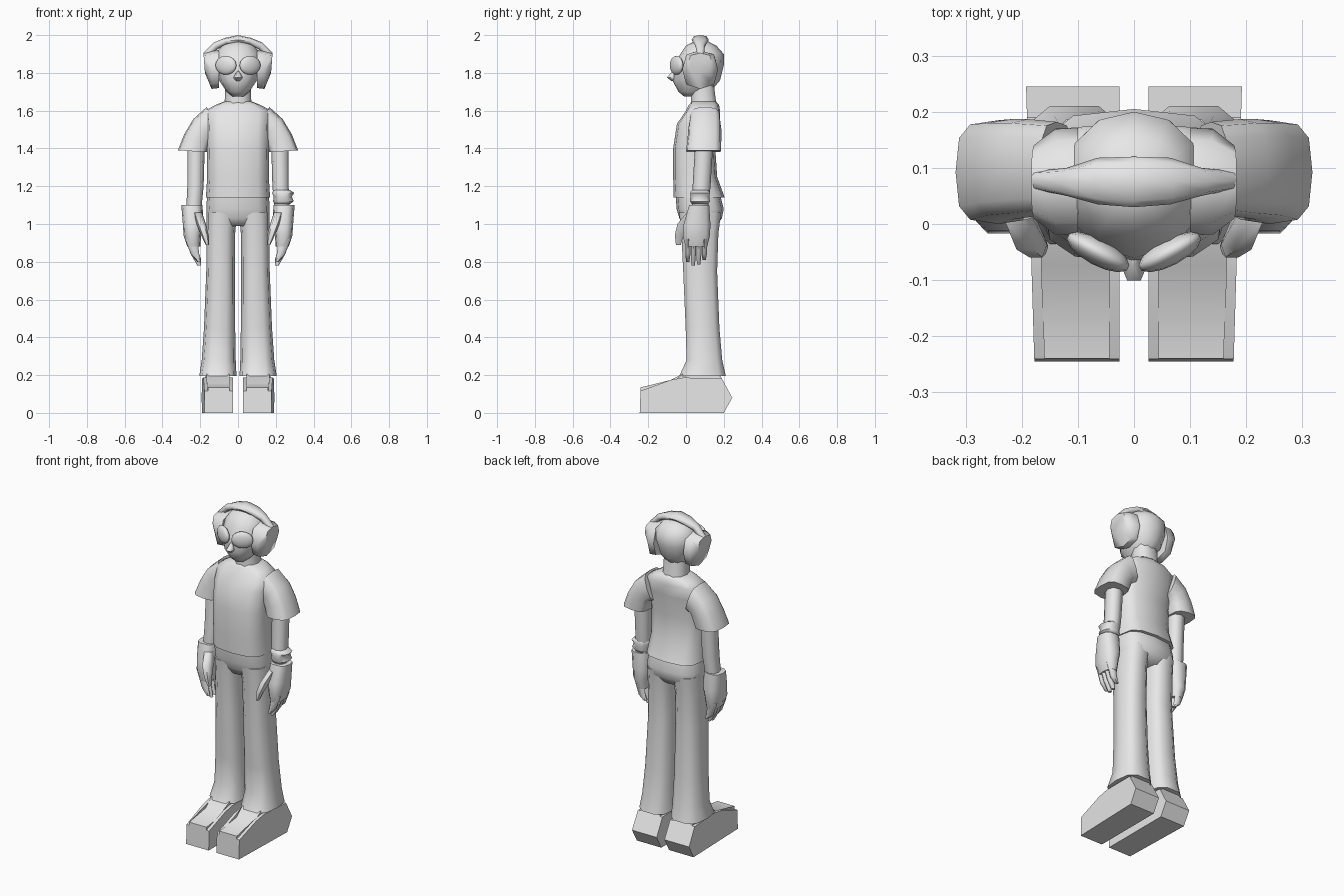
import bpy, bmesh, math
from mathutils import Vector

if "Cube" in bpy.data.objects:
    bpy.data.objects.remove(bpy.data.objects["Cube"])

clay = bpy.data.materials.new("light grey")
clay.diffuse_color = (0.8, 0.8, 0.8, 1)
clay.use_nodes = True
clay.node_tree.nodes["Principled BSDF"].inputs["Base Color"].default_value = clay.diffuse_color


def finish(name, bm, angle=60):
    bmesh.ops.recalc_face_normals(bm, faces=bm.faces)
    me = bpy.data.meshes.new(name)
    bm.to_mesh(me)
    bm.free()
    me.materials.append(clay)
    ob = bpy.data.objects.new(name, me)
    bpy.context.collection.objects.link(ob)
    bpy.ops.object.select_all(action='DESELECT')
    ob.select_set(True)
    bpy.context.view_layer.objects.active = ob
    bpy.ops.object.shade_smooth_by_angle(angle=math.radians(angle))
    return ob


def loft(name, rings, n=10, power=0.8, side=1):
    """Each ring: outer (x, z), inner (x, z), y front, y back."""
    bm = bmesh.new()
    loops = []
    for (ax, az), (bx, bz), y0, y1 in rings:
        a, b = Vector((ax, y0, az)), Vector((bx, y0, bz))
        mid, u = (a + b) / 2, (a - b) / 2
        mid.y = (y0 + y1) / 2
        v = Vector((0, (y1 - y0) / 2, 0))
        loop = []
        for i in range(n):
            t = 2 * math.pi * i / n
            c, s = math.cos(t), math.sin(t)
            p = mid + u * math.copysign(abs(c) ** power, c) + v * math.copysign(abs(s) ** power, s)
            loop.append(bm.verts.new((p.x * side, p.y, p.z)))
        loops.append(loop)
    for lo, hi in zip(loops, loops[1:]):
        for i in range(n):
            j = (i + 1) % n
            bm.faces.new((lo[i], lo[j], hi[j], hi[i]))
    bm.faces.new(loops[0])
    bm.faces.new(loops[-1])
    return finish(name, bm)


def level(*rows):
    """Horizontal rings: z, x outer, x inner, y front, y back."""
    return [((xo, z), (xi, z), y0, y1) for z, xo, xi, y0, y1 in rows]


def centred(*rows):
    """Horizontal rings centred on x: z, half width, y front, y back."""
    return [((w, z), (-w, z), y0, y1) for z, w, y0, y1 in rows]


def pair(name, rings, **kw):
    for side, label in ((1, "left_"), (-1, "right_")):
        loft(label + name, rings, side=side, **kw)


# head, nose and neck
loft("head", centred((1.675, .03, -.01, .06), (1.70, .06, -.04, .13), (1.76, .10, -.072, .18),
                     (1.84, .125, -.06, .2), (1.90, .12, -.03, .2), (1.945, .085, .0, .16),
                     (1.965, .035, .04, .12)), n=12, power=0.95)
loft("nose", centred((1.81, .006, -.075, -.04), (1.775, .024, -.105, -.04),
                     (1.757, .012, -.08, -.04)), n=6, power=1)
loft("neck", centred((1.60, .08, .02, .17), (1.66, .07, .025, .16), (1.74, .07, .02, .15)), n=10)

# headphones: ear cups and the band over the head
pair("ear_cup", [((.10, 1.92), (.10, 1.72), -.02, .17), ((.14, 1.92), (.14, 1.715), -.02, .17),
                 ((.183, 1.905), (.175, 1.80), .01, .14)], n=8, power=0.75)
half = [((.183, 1.905), (.155, 1.88), .06, .095), ((.13, 1.96), (.11, 1.925), .05, .10),
        ((.07, 1.985), (.06, 1.95), .035, .118)]
flip = [((-a, az), (-b, bz), y0, y1) for (a, az), (b, bz), y0, y1 in reversed(half)]
loft("head_band", half + [((0, 2.0), (0, 1.95), .03, .12)] + flip, n=8)

# goggle lenses
for side, label in ((1, "left"), (-1, "right")):
    bm = bmesh.new()
    bmesh.ops.create_uvsphere(bm, u_segments=14, v_segments=8, radius=1)
    lens = finish(label + "_lens", bm)
    lens.scale = (.062, .024, .05)
    lens.rotation_euler = (0, 0, side * math.radians(28))
    lens.location = (side * .064, -.05, 1.84)

# shirt body and sleeves
loft("shirt", centred((1.14, .17, -.065, .205), (1.25, .163, -.068, .165), (1.40, .165, -.068, .155),
                      (1.53, .168, -.048, .178), (1.60, .175, .0, .18), (1.63, .12, .015, .175),
                      (1.648, .075, .03, .16)), n=12, power=0.65)
pair("sleeve", [((.318, 1.39), (.165, 1.38), .0, .185), ((.285, 1.475), (.15, 1.42), .008, .187),
                ((.237, 1.555), (.14, 1.45), .012, .187), ((.165, 1.62), (.11, 1.46), .02, .182)],
     n=12, power=0.6)

# arms and hands
pair("arm", level((1.07, .275, .195, .03, .115), (1.2, .268, .182, .035, .13),
                  (1.45, .268, .175, .05, .145)), n=8)
pair("hand", level((.88, .268, .20, -.005, .115), (.94, .288, .195, -.02, .13),
                   (1.0, .292, .182, -.015, .132), (1.10, .30, .188, .015, .125)), n=10, power=0.75)
for k in range(4):
    y = -.005 + k * .029
    drop = (.80, .78, .785, .81)[k]
    pair("finger_%d" % (k + 1), level((drop, .215, .195, y + .004, y + .024),
                                      (.84, .25, .205, y, y + .03),
                                      (.92, .28, .215, y, y + .032)), n=6)
pair("thumb", level((.89, .172, .153, -.055, -.025), (.94, .195, .155, -.062, -.012),
                    (1.0, .22, .17, -.05, .03), (1.06, .24, .19, .0, .06)), n=6)
loft("bracelet", level((1.105, .275, .195, .03, .12), (1.12, .295, .185, .018, .13),
                       (1.145, .285, .19, .022, .125), (1.165, .298, .18, .018, .13),
                       (1.18, .275, .19, .03, .12)), n=10)

# trousers: hips and flared legs
loft("hips", centred((.99, .15, -.01, .16), (1.03, .168, -.035, .19), (1.08, .168, -.05, .2),
                     (1.16, .163, -.055, .18)), n=12, power=0.65)
pair("trouser_leg", level((.195, .205, .008, -.04, .215), (.28, .192, .012, .0, .195),
                          (.45, .18, .015, -.005, .18), (.75, .168, .017, -.018, .168),
                          (.95, .167, .015, -.028, .175), (1.06, .166, .005, -.04, .19)),
     n=10, power=0.7)

# shoes: side profile extruded across, tapered to the toe
profile = [(-.245, .0), (.2, .0), (.245, .08), (.18, .2), (-.02, .205), (-.075, .157), (-.24, .135)]
for side, label in ((1, "left"), (-1, "right")):
    bm = bmesh.new()
    walls = []
    for outer in (0, 1):
        walls.append([bm.verts.new((side * (.185 + .03 * y if outer else .026), y, z))
                      for y, z in profile])
    m = len(profile)
    bm.faces.new(walls[0])
    bm.faces.new(walls[1])
    for i in range(m):
        j = (i + 1) % m
        bm.faces.new((walls[0][i], walls[0][j], walls[1][j], walls[1][i]))
    # soften the upper long edges
    top = [e for e in bm.edges if abs(e.verts[0].co.y - e.verts[1].co.y) > .01
           and min(v.co.z for v in e.verts) > .1]
    bmesh.ops.bevel(bm, geom=top, offset=.018, segments=2, affect='EDGES')
    finish(label + "_shoe", bm, 45)
